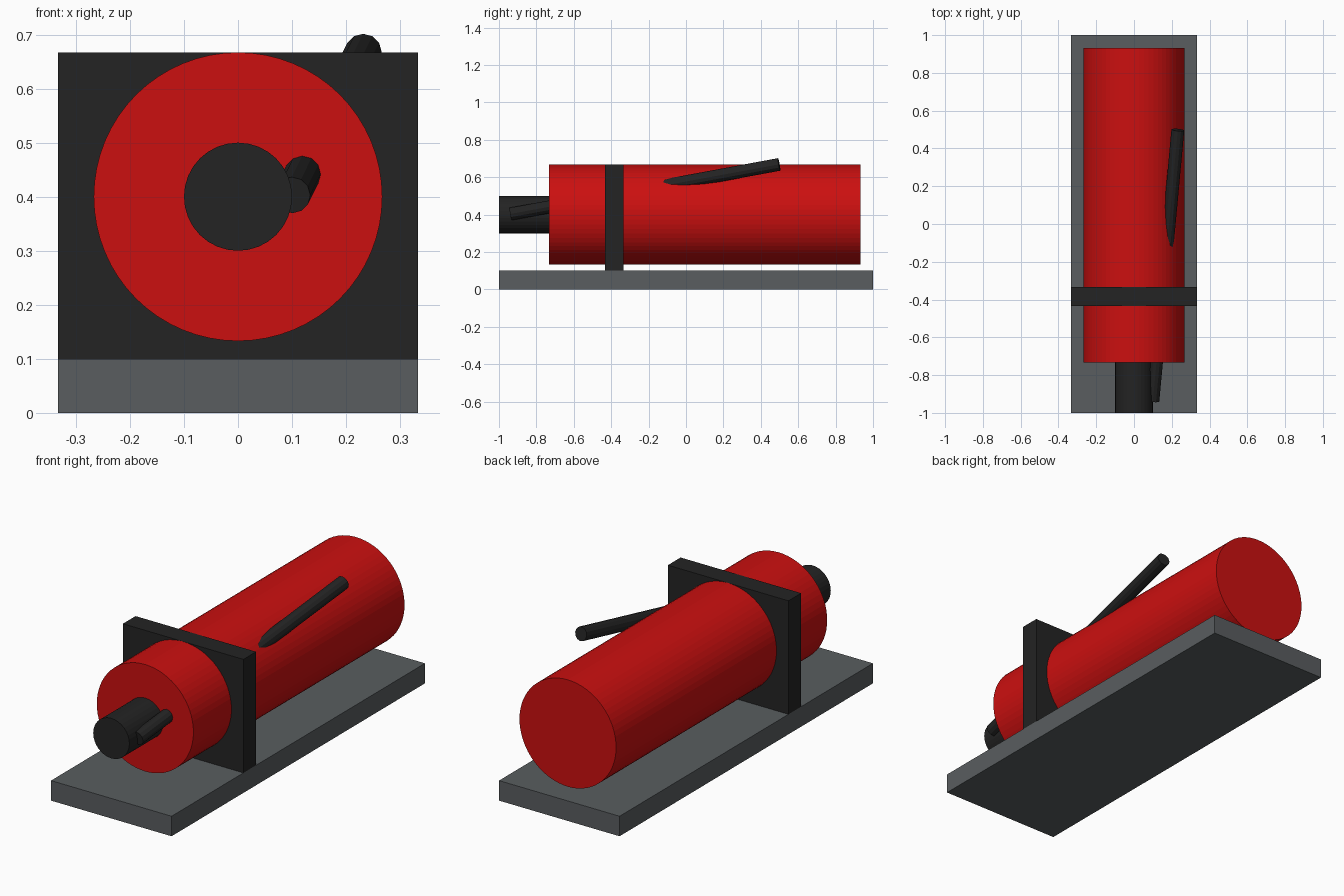
import bpy
from mathutils import Vector

if "Cube" in bpy.data.objects:
    bpy.data.objects.remove(bpy.data.objects["Cube"])


def material(name, rgb):
    m = bpy.data.materials.new(name)
    m.diffuse_color = (*rgb, 1)
    m.use_nodes = True
    m.node_tree.nodes["Principled BSDF"].inputs["Base Color"].default_value = m.diffuse_color
    return m


RED = material("red", (0.60, 0.005, 0.005))
BLACK = material("black", (0.017, 0.017, 0.017))
GREY = material("grey", (0.100, 0.110, 0.116))


def box(name, lo, hi, mat):
    lo, hi = Vector(lo), Vector(hi)
    bpy.ops.mesh.primitive_cube_add(size=1, location=(lo + hi) / 2)
    ob = bpy.context.object
    ob.name = name
    ob.scale = hi - lo
    ob.data.materials.append(mat)


def rod(name, a, b, radius, sides, mat):
    a, b = Vector(a), Vector(b)
    bpy.ops.mesh.primitive_cylinder_add(vertices=sides, radius=radius,
                                        depth=(b - a).length, location=(a + b) / 2)
    ob = bpy.context.object
    ob.name = name
    ob.rotation_euler = (b - a).to_track_quat('Z', 'Y').to_euler()
    ob.data.materials.append(mat)


# Base plate and upright bracket
box("base_plate", (-0.333, -1, 0), (0.333, 1, 0.1), GREY)
box("bracket", (-0.333, -0.433, 0.1), (0.333, -0.333, 0.667), BLACK)

# Tank and nozzle lying along y
rod("tank", (0, -0.733, 0.4), (0, 0.933, 0.4), 0.267, 64, RED)
rod("nozzle", (0, -1, 0.4), (0, -0.7, 0.4), 0.1, 32, BLACK)

# Slanted rod running through the tank
rod("slanted_rod", (0.1, -0.937, 0.403), (0.232, 0.498, 0.668), 0.034, 12, BLACK)
